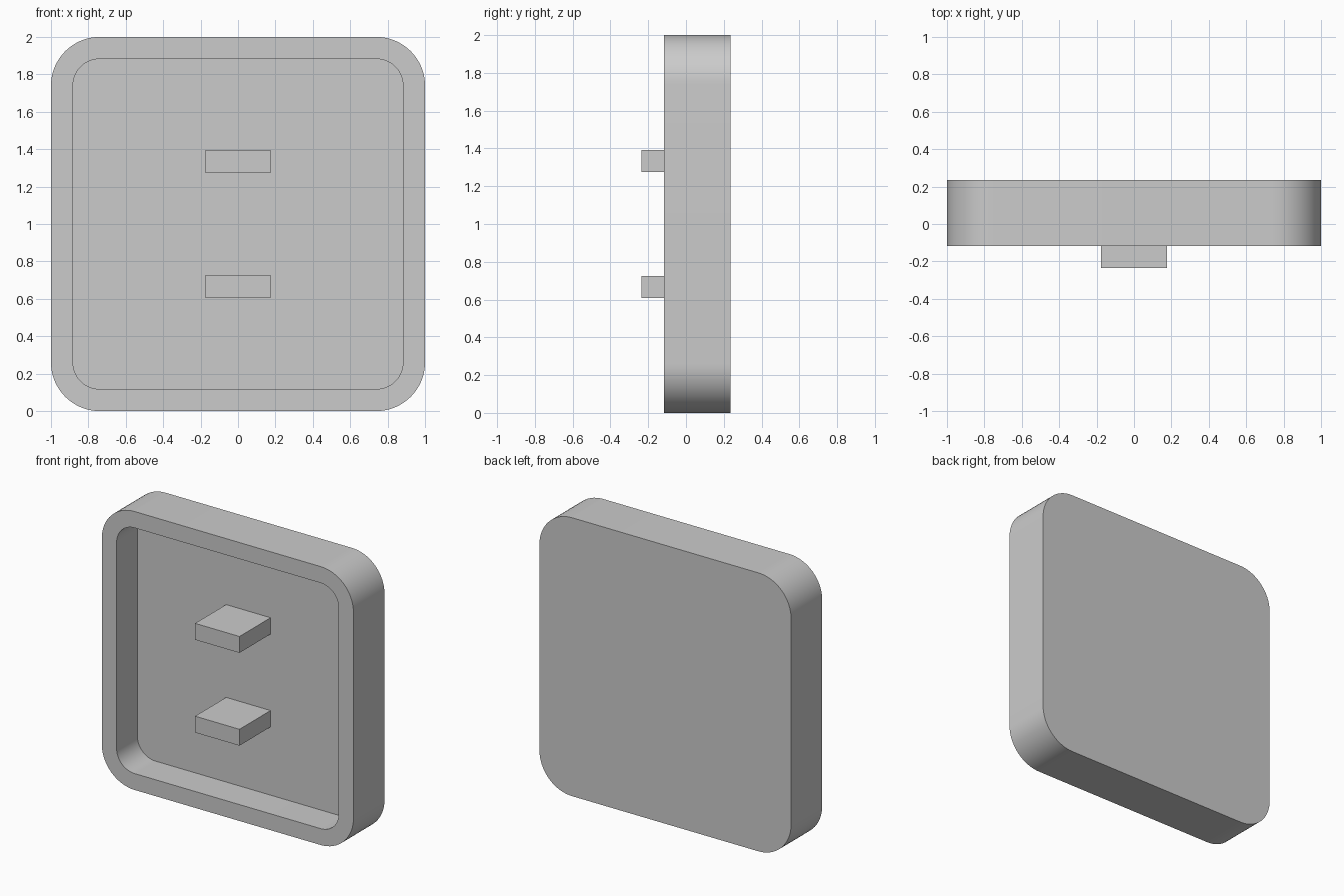
import bpy
import bmesh
from math import cos, sin, pi

default_cube = bpy.data.objects.get("Cube")
if default_cube:
    bpy.data.objects.remove(default_cube, do_unlink=True)

UNIT = 2 / 17              # wall thickness; the tray is 17 walls wide
HALF = 1.0
FRONT, BACK = -UNIT, 2 * UNIT
FLOOR = BACK - UNIT
RADIUS = 0.26
ARC_STEPS = 16

# Single plain grey
grey = bpy.data.materials.new("plain_grey")
grey.use_nodes = True
grey.diffuse_color = (0.6, 0.6, 0.6, 1)
grey.node_tree.nodes["Principled BSDF"].inputs["Base Color"].default_value = grey.diffuse_color


def finish(name, bm):
    bmesh.ops.recalc_face_normals(bm, faces=bm.faces)
    mesh = bpy.data.meshes.new(name)
    bm.to_mesh(mesh)
    bm.free()
    mesh.materials.append(grey)
    obj = bpy.data.objects.new(name, mesh)
    bpy.context.collection.objects.link(obj)
    return obj


def rounded_loop(bm, inset, y):
    """Rounded square in the xz plane, concentric for any inset."""
    centre, radius = HALF - RADIUS, RADIUS - inset
    verts = []
    for corner, (sx, sz) in enumerate([(1, 1), (-1, 1), (-1, -1), (1, -1)]):
        for i in range(ARC_STEPS + 1):
            a = (corner + i / ARC_STEPS) * pi / 2
            verts.append(bm.verts.new((sx * centre + radius * cos(a), y,
                                       HALF + sz * centre + radius * sin(a))))
    return verts


# Tray: back panel, outer wall, rim, inner wall, recessed floor
bm = bmesh.new()
loops = [rounded_loop(bm, inset, y) for inset, y in
         [(0, BACK), (0, FRONT), (UNIT, FRONT), (UNIT, FLOOR)]]
bm.faces.new(loops[0])
bm.faces.new(loops[-1])
for a, b in zip(loops, loops[1:]):
    for i in range(len(a)):
        j = (i + 1) % len(a)
        bm.faces.new((a[i], a[j], b[j], b[i]))
tray = finish("tray", bm)
bpy.ops.object.select_all(action="DESELECT")
tray.select_set(True)
bpy.context.view_layer.objects.active = tray
bpy.ops.object.shade_smooth_by_angle(angle=pi / 6)

# Two pegs standing on the recessed floor and passing the rim
for name, z in [("lower_peg", 2 / 3), ("upper_peg", 4 / 3)]:
    bm = bmesh.new()
    bmesh.ops.create_cube(bm, size=1)
    bmesh.ops.scale(bm, vec=(3 * UNIT, 3 * UNIT, UNIT), verts=bm.verts)
    bmesh.ops.translate(bm, vec=(0, FLOOR - 1.5 * UNIT, z), verts=bm.verts)
    finish(name, bm)
